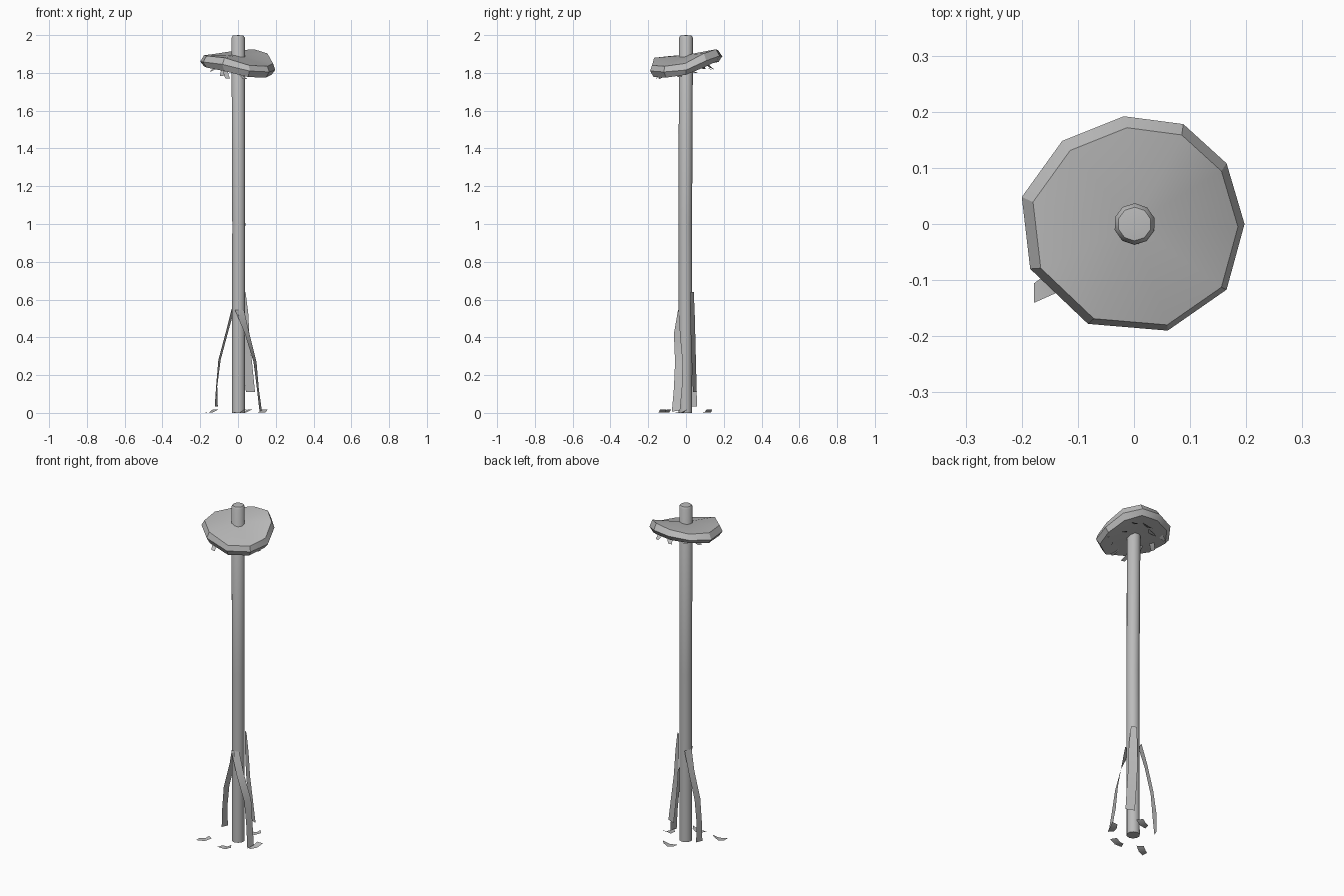
import bpy, bmesh, math, random
from mathutils import Vector

if "Cube" in bpy.data.objects:
    bpy.data.objects.remove(bpy.data.objects["Cube"])

random.seed(4)
grey = bpy.data.materials.new("weathered grey")
grey.diffuse_color = (0.5, 0.5, 0.5, 1)
grey.use_nodes = True
grey.node_tree.nodes["Principled BSDF"].inputs["Base Color"].default_value = grey.diffuse_color


def make(name, verts, faces, smooth=None, fix=False):
    me = bpy.data.meshes.new(name)
    me.from_pydata([tuple(v) for v in verts], [], faces)
    if fix:
        bm = bmesh.new()
        bm.from_mesh(me)
        bmesh.ops.recalc_face_normals(bm, faces=bm.faces)
        bm.to_mesh(me)
        bm.free()
    me.materials.append(grey)
    ob = bpy.data.objects.new(name, me)
    bpy.context.collection.objects.link(ob)
    if smooth:
        bpy.ops.object.select_all(action='DESELECT')
        bpy.context.view_layer.objects.active = ob
        ob.select_set(True)
        bpy.ops.object.shade_smooth_by_angle(angle=math.radians(smooth))
    return ob


def loft(rings):
    """Closed skin over equal rings of points; both ends are fans to a centre given as extra points."""
    n = len(rings[0])
    verts = [p for r in rings for p in r]
    faces = [(k * n + i, k * n + (i + 1) % n, (k + 1) * n + (i + 1) % n, (k + 1) * n + i)
             for k in range(len(rings) - 1) for i in range(n)]
    return verts, faces, n


def fan_caps(verts, faces, n, low, high):
    last = len(verts) - n
    verts += [low, high]
    a, b = len(verts) - 2, len(verts) - 1
    for i in range(n):
        j = (i + 1) % n
        faces += [(j, i, a), (last + i, last + j, b)]


# Pole with a small chamfer on top
rings = []
for z, r, ox, oy in ((0, .036, .003, -.003), (1.0, .036, .004, -.004), (1.985, .037, .001, 0), (1.997, .03, .001, 0)):
    rings.append([(ox + r * math.cos(math.tau * i / 10 + .3), oy + r * math.sin(math.tau * i / 10 + .3), z)
                  for i in range(10)])
v, f, n = loft(rings)
fan_caps(v, f, n, (.003, -.003, 0), (.001, 0, 2.0))
make("pole", v, f, 40, True)

# Warped ten-sided disc: x, y of the rim, and bottom, middle, top heights
rim = [(.197, 0, 1.79, 1.815, 1.85), (.165, .108, 1.83, 1.865, 1.903),
       (.088, .178, 1.86, 1.89, 1.925), (-.018, .192, 1.858, 1.888, 1.918),
       (-.128, .148, 1.85, 1.875, 1.902), (-.2, .048, 1.835, 1.86, 1.893),
       (-.185, -.08, 1.828, 1.858, 1.89), (-.082, -.178, 1.81, 1.845, 1.88),
       (.06, -.19, 1.778, 1.81, 1.84), (.165, -.117, 1.775, 1.805, 1.835)]
rings = [[(x * .9, y * .9, b) for x, y, b, m, t in rim],
         [(x, y, m) for x, y, b, m, t in rim],
         [(x * .92 + .004, y * .92 - .005, t) for x, y, b, m, t in rim]]
v, f, n = loft(rings)
fan_caps(v, f, n, (0, 0, 1.825), (0, 0, 1.895))
make("warped_disc", v, f, 30, True)


# Bent strips: each point is centre, half-width vector
def strip(name, pts):
    v, f = [], []
    for c, w in pts:
        c, w = Vector(c), Vector(w)
        v += [c - w, c + w]
    for i in range(len(pts) - 1):
        f.append((2 * i, 2 * i + 1, 2 * i + 3, 2 * i + 2))
    return make(name, v, f, 40)


# Peeling strips at the foot of the pole
strip("right_peel", [((.008, -.038, .545), (.024, .004, 0)), ((.048, -.047, .42), (.012, .017, 0)),
                     ((.09, -.037, .27), (.008, .021, 0)), ((.105, -.042, .13), (.005, .022, 0)),
                     ((.12, -.053, .01), (.006, .022, .004))])
strip("left_peel", [((-.026, .018, .55), (.008, .022, 0)), ((-.058, .03, .43), (.006, .018, 0)),
                    ((-.098, .032, .28), (.006, .018, 0)), ((-.113, .036, .14), (.003, .02, 0)),
                    ((-.115, .04, .035), (.008, .018, 0))])
strip("back_peel", [((.028, .032, .64), (.012, -.009, 0)), ((.034, .034, .53), (.02, -.012, 0)),
                    ((.04, .038, .38), (.022, -.012, 0)), ((.052, .042, .25), (.024, -.011, 0)),
                    ((.066, .047, .11), (.024, -.01, 0))])

# Curled chips lying on the ground
for i, (x, y, a) in enumerate(((-.145, -.105, .5), (.01, -.125, .1), (.035, .115, .3), (.128, -.02, 1.2))):
    d = Vector((math.cos(a), math.sin(a), 0))
    w = Vector((-d.y, d.x, 0)) * .019
    c = Vector((x, y, 0))
    strip(f"ground_chip_{i + 1}", [(c - d * .038 + Vector((0, 0, .004)), w * .8 + d * .008),
                                   (c + Vector((0, 0, .002)), w),
                                   (c + d * .03 + Vector((0, 0, .018)), w * .9 - d * .008)])

# Loose flakes hanging under the disc
for i in range(11):
    a = math.tau * i / 11 + .2
    r = (.085, .135, .115)[i % 3]
    x, y = r * math.cos(a), r * math.sin(a)
    z = 1.822 - .06 * x + .2 * y + .004
    d = Vector((math.cos(a + .8), math.sin(a + .8), 0))
    w = Vector((-d.y, d.x, 0)) * .014
    c = Vector((x, y, z))
    h = random.uniform(.02, .04)
    strip(f"flake_{i + 1}", [(c, w), (c + d * .02 - Vector((0, 0, h * .6)), w * .9),
                             (c + d * .042 - Vector((0, 0, h)), w * .8 + d * .006)])
